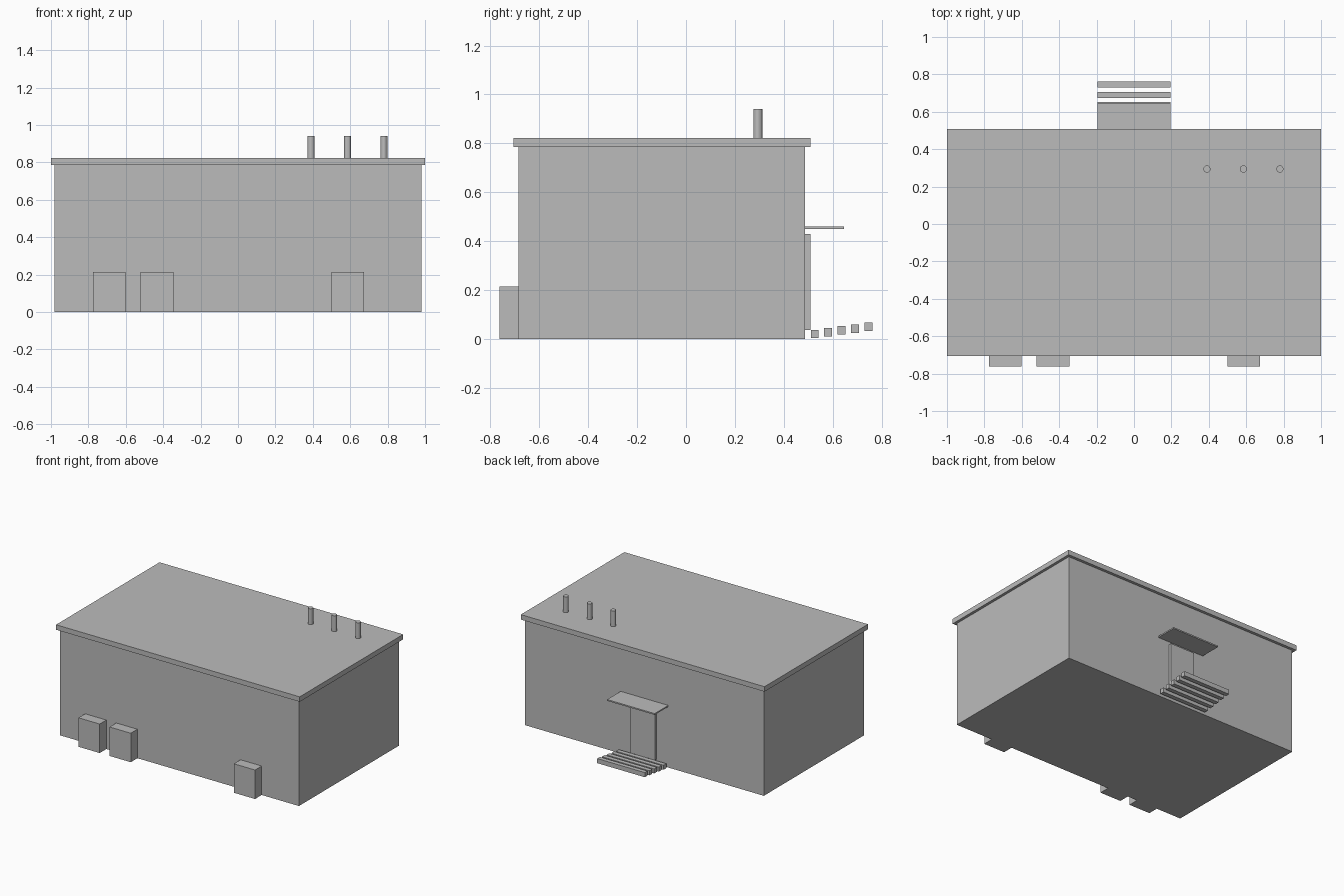
import bpy

old = bpy.data.objects.get("Cube")
if old:
    bpy.data.objects.remove(old, do_unlink=True)

# One plain grey for the whole building
grey = bpy.data.materials.new("concrete_grey")
grey.use_nodes = True
colour = (0.5, 0.5, 0.5, 1)
grey.diffuse_color = colour
grey.node_tree.nodes["Principled BSDF"].inputs["Base Color"].default_value = colour


def box(name, x, y, z):
    """Box spanning the given (low, high) range on each axis."""
    spans = (x, y, z)
    bpy.ops.mesh.primitive_cube_add(size=1, location=[(a + b) / 2 for a, b in spans])
    ob = bpy.context.object
    ob.name = name
    ob.scale = [b - a for a, b in spans]
    bpy.ops.object.transform_apply(location=False, rotation=False, scale=True)
    ob.data.materials.append(grey)
    return ob


FRONT, BACK = -0.685, 0.487
EAVES, ROOF_TOP = 0.786, 0.823

# Main block and overhanging flat roof
box("walls", (-0.98, 0.98), (FRONT, BACK), (0, EAVES))
box("roof", (-1, 1), (FRONT - 0.02, BACK + 0.021), (EAVES, ROOF_TOP))

# Utility boxes against the front wall
for i, x in enumerate((-0.775, -0.52, 0.5)):
    box(f"utility_box_{i + 1}", (x, x + 0.174), (-0.763, FRONT), (0, 0.215))

# Back entrance: door slab, canopy and floating steps
box("door", (-0.1, 0.1), (BACK, 0.508), (0.037, 0.43))
box("canopy", (-0.195, 0.195), (BACK, 0.646), (0.451, 0.461))
for i in range(5):
    y, z = 0.51 + 0.055 * i, 0.004 + 0.0073 * i
    box(f"step_{i + 1}", (-0.195, 0.195), (y, y + 0.032), (z, z + 0.034))

# Row of roof vent pipes
for i in range(3):
    bpy.ops.mesh.primitive_cylinder_add(
        vertices=16, radius=0.019, depth=0.94 - ROOF_TOP,
        location=(0.39 + 0.195 * i, 0.294, (0.94 + ROOF_TOP) / 2))
    pipe = bpy.context.object
    pipe.name = f"vent_pipe_{i + 1}"
    pipe.data.materials.append(grey)
